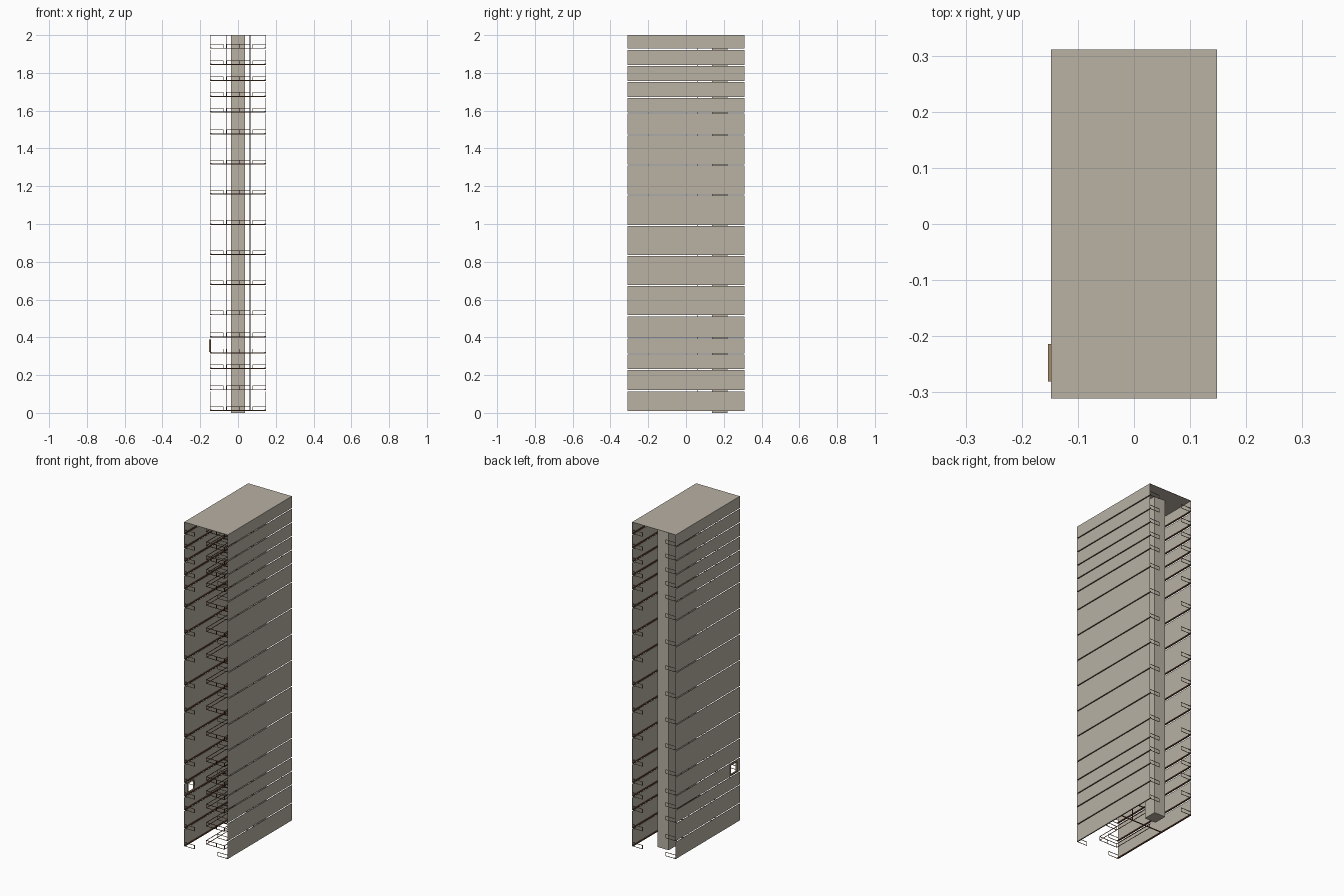
import bpy
import bmesh

cube = bpy.data.objects.get("Cube")
if cube:
    bpy.data.objects.remove(cube, do_unlink=True)


def material(name, rgb):
    m = bpy.data.materials.new(name)
    m.use_nodes = True
    m.diffuse_color = (*rgb, 1)
    m.node_tree.nodes["Principled BSDF"].inputs["Base Color"].default_value = (*rgb, 1)
    return m


STONE = material("warm grey concrete", (0.48, 0.44, 0.37))
BROWN = material("dark brown metal", (0.13, 0.05, 0.025))
TAN = material("tan metal", (0.36, 0.26, 0.15))


def build(name, boxes, mat):
    """One object from boxes given as (x0, x1, y0, y1, z0, z1)."""
    bm = bmesh.new()
    for x0, x1, y0, y1, z0, z1 in boxes:
        verts = bmesh.ops.create_cube(bm, size=1)["verts"]
        bmesh.ops.scale(bm, verts=verts, vec=(x1 - x0, y1 - y0, z1 - z0))
        bmesh.ops.translate(bm, verts=verts,
                            vec=((x0 + x1) / 2, (y0 + y1) / 2, (z0 + z1) / 2))
    mesh = bpy.data.meshes.new(name)
    bm.to_mesh(mesh)
    bm.free()
    mesh.materials.append(mat)
    obj = bpy.data.objects.new(name, mesh)
    bpy.context.collection.objects.link(obj)
    return obj


HALF_X, HALF_Y, THICK, BAR, GAP = 0.148, 0.311, 0.002, 0.0025, 0.006
LEVELS = [0.01, 0.12, 0.232, 0.315, 0.4, 0.517, 0.677, 0.836, 0.996, 1.156,
          1.315, 1.475, 1.59, 1.673, 1.757, 1.842, 1.928]
TOPS = LEVELS[1:] + [2.0 + GAP]
WINDOW_LEVEL = 3
WIN_Y0, WIN_Y1, WIN_Z0, WIN_Z1 = -0.281, -0.214, 0.322, 0.388

# Storey panels, edge trims, balcony rails and inner frames
panels = {-1: [], 1: []}
trims, rails, frames = [], [], []
for i, (low, top) in enumerate(zip(LEVELS, TOPS)):
    high = top - GAP
    rail_top = low + 0.022
    for side in (-1, 1):
        a, b = sorted((side * HALF_X, side * (HALF_X - THICK)))
        if side < 0 and i == WINDOW_LEVEL:
            panels[side] += [
                (a, b, -HALF_Y, WIN_Y0, low, high),
                (a, b, WIN_Y1, HALF_Y, low, high),
                (a, b, WIN_Y0, WIN_Y1, low, WIN_Z0),
                (a, b, WIN_Y0, WIN_Y1, WIN_Z1, high)]
        else:
            panels[side].append((a, b, -HALF_Y, HALF_Y, low, high))
        c, d = sorted((side * (HALF_X - THICK), side * (HALF_X - 0.007)))
        trims.append((c, d, -HALF_Y, HALF_Y, low, low + 0.007))
        # Short open rails at both ends of the wall
        e, f = sorted((side * (HALF_X - THICK), side * 0.077))
        for y in (-HALF_Y, HALF_Y - BAR):
            for z in (low, rail_top):
                rails.append((e, f, y, y + BAR, z, z + BAR))
            p, q = sorted((side * 0.077, side * (0.077 + BAR)))
            rails.append((p, q, y, y + BAR, low, rail_top))
        # Sides of the inner frame
        g, h = sorted((side * 0.06, side * (0.06 + BAR)))
        for z in (low, rail_top):
            frames.append((g, h, -0.22, 0.06, z, z + BAR))
        frames.append((g, h, -0.22, -0.22 + BAR, low, rail_top))
    for z in (low, rail_top):
        frames.append((-0.06, 0.06, -0.22, -0.22 + BAR, z, z + BAR))
    frames.append((0.006, 0.006 + BAR, -0.22, -0.22 + BAR, low, rail_top))
    trims.append((-HALF_X + THICK, HALF_X - THICK, 0.06, 0.064, low, low + 0.005))

build("right_wall_panels", panels[-1], STONE)
build("left_wall_panels", panels[1], STONE)
build("floor_edge_trims", trims, BROWN)
build("end_rails", rails, TAN)
build("inner_frames", frames, BROWN)

# Inner posts
build("inner_posts", [(-0.062, -0.0595, 0.06, 0.063, 0.01, 2 - THICK),
                      (0.06, 0.065, 0.06, 0.063, 0.01, 2 - THICK)], BROWN)

# Roof and rear column
build("roof", [(-HALF_X, HALF_X, -HALF_Y, HALF_Y, 2 - THICK, 2)], STONE)
build("rear_column", [(-0.037, 0.038, 0.138, 0.221, 0, 2 - THICK)], STONE)

# Window surround standing proud of the right wall
X0, X1, W = -0.153, -0.144, 0.005
build("window_frame", [
    (X0, X1, WIN_Y0, WIN_Y0 + W, WIN_Z0, WIN_Z1),
    (X0, X1, WIN_Y1 - W, WIN_Y1, WIN_Z0, WIN_Z1),
    (X0, X1, WIN_Y0 + W, WIN_Y1 - W, WIN_Z0, WIN_Z0 + W),
    (X0, X1, WIN_Y0 + W, WIN_Y1 - W, WIN_Z1 - W, WIN_Z1)], TAN)
